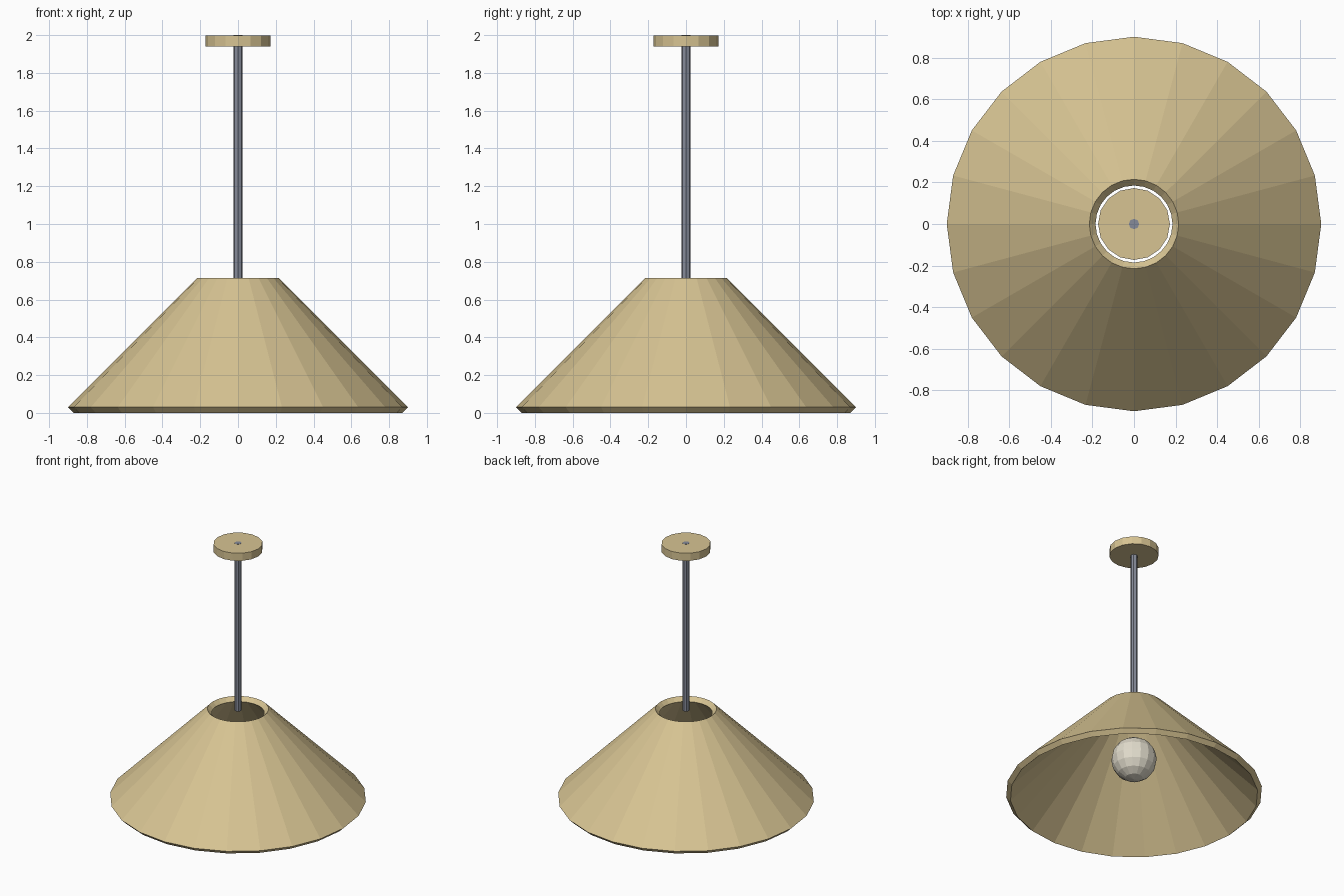
import bpy
import bmesh
import math

cube = bpy.data.objects.get("Cube")
if cube:
    bpy.data.objects.remove(cube, do_unlink=True)


def make_material(name, rgb):
    mat = bpy.data.materials.new(name)
    mat.use_nodes = True
    mat.diffuse_color = (*rgb, 1)
    mat.node_tree.nodes["Principled BSDF"].inputs["Base Color"].default_value = (*rgb, 1)
    return mat


def add_object(name, bm, mat):
    bmesh.ops.recalc_face_normals(bm, faces=bm.faces)
    mesh = bpy.data.meshes.new(name)
    bm.to_mesh(mesh)
    bm.free()
    mesh.materials.append(mat)
    obj = bpy.data.objects.new(name, mesh)
    bpy.context.collection.objects.link(obj)
    return obj


def lathe(name, profile, sides, mat):
    """Revolve a closed (radius, height) outline about the z axis."""
    bm = bmesh.new()
    rings = []
    for i in range(sides):
        a = math.tau * i / sides
        rings.append([bm.verts.new((r * math.cos(a), r * math.sin(a), z)) for r, z in profile])
    count = len(profile)
    for i in range(sides):
        here, after = rings[i], rings[(i + 1) % sides]
        for j in range(count):
            k = (j + 1) % count
            bm.faces.new((here[j], after[j], after[k], here[k]))
    return add_object(name, bm, mat)


def cylinder(name, radius, bottom, top, sides, mat):
    bm = bmesh.new()
    bmesh.ops.create_cone(bm, cap_ends=True, segments=sides, radius1=radius,
                          radius2=radius, depth=top - bottom)
    bmesh.ops.translate(bm, verts=bm.verts, vec=(0, 0, (top + bottom) / 2))
    return add_object(name, bm, mat)


sand = make_material("sand", (0.68, 0.55, 0.29))
steel = make_material("steel grey", (0.24, 0.26, 0.32))
glass = make_material("warm white", (0.75, 0.71, 0.60))

# Open conical shade with an even wall thickness
lathe("shade", [(0.9, 0.03), (0.215, 0.715), (0.185, 0.685), (0.87, 0)], 24, sand)

# Ceiling plate and the rod hanging from it
cylinder("ceiling_plate", 0.173, 1.94, 1.999, 16, sand)
cylinder("rod", 0.025, 0.705, 2, 8, steel)

# Faceted round bulb inside the shade
bulb_bm = bmesh.new()
bmesh.ops.create_uvsphere(bulb_bm, u_segments=16, v_segments=8, radius=0.16)
bmesh.ops.translate(bulb_bm, verts=bulb_bm.verts, vec=(0, 0, 0.29))
add_object("bulb", bulb_bm, glass)
